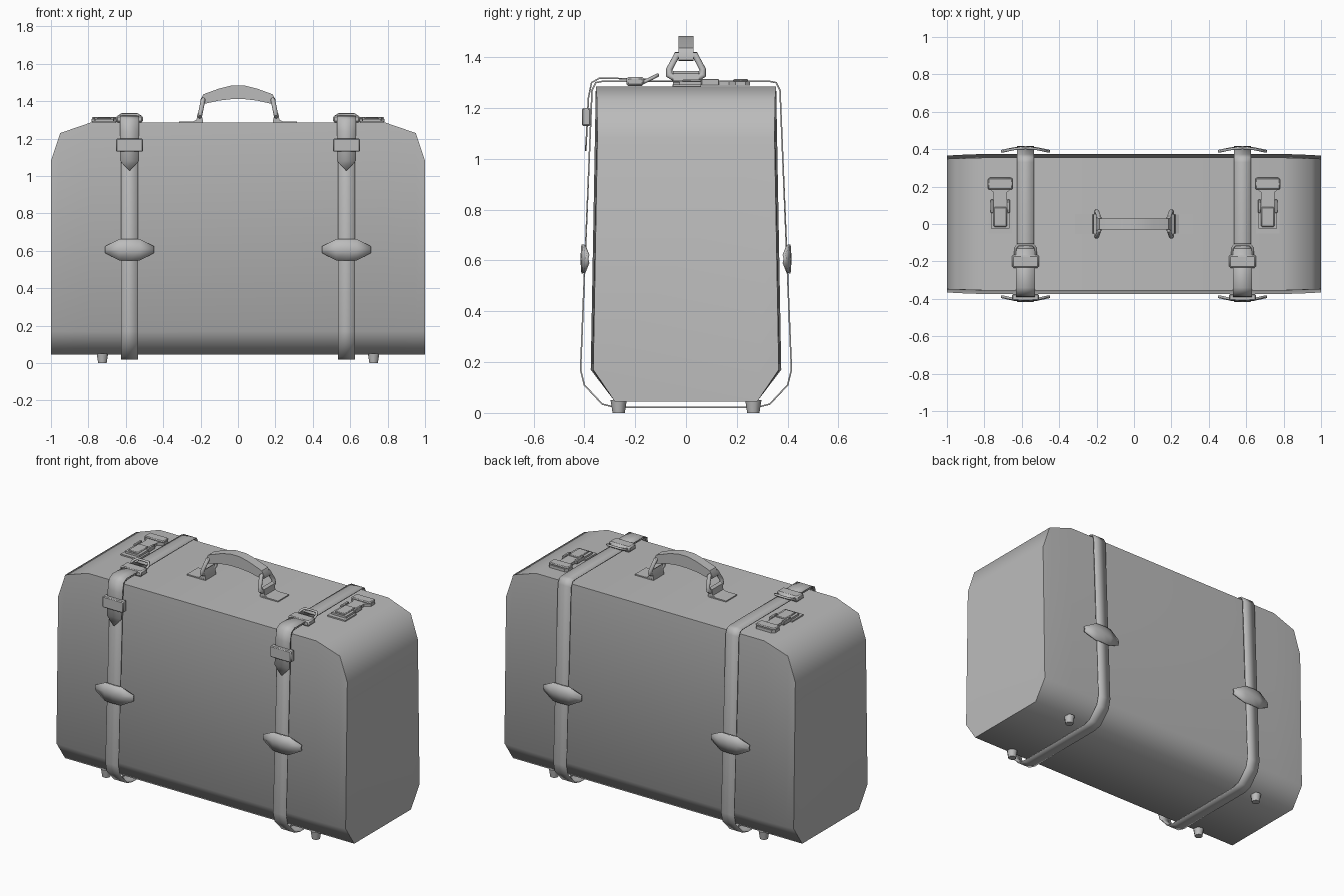
import bpy, bmesh, math
from mathutils import Vector

if bpy.data.objects.get("Cube"):
    bpy.data.objects.remove(bpy.data.objects["Cube"], do_unlink=True)

grey = bpy.data.materials.new("plain grey")
grey.use_nodes = True
COLOUR = (0.5, 0.5, 0.5, 1)
grey.diffuse_color = COLOUR
grey.node_tree.nodes["Principled BSDF"].inputs["Base Color"].default_value = COLOUR


def finish(name, bm, angle=30, recalc=True):
    if recalc:
        bmesh.ops.recalc_face_normals(bm, faces=bm.faces)
    mesh = bpy.data.meshes.new(name)
    bm.to_mesh(mesh)
    bm.free()
    mesh.materials.append(grey)
    ob = bpy.data.objects.new(name, mesh)
    bpy.context.collection.objects.link(ob)
    bpy.ops.object.select_all(action='DESELECT')
    ob.select_set(True)
    bpy.context.view_layer.objects.active = ob
    bpy.ops.object.shade_smooth_by_angle(angle=math.radians(angle))
    return ob


def loft(name, rings, solid=True, closed=False, thick=0, angle=30):
    """Skin a row of equal sections; solid sections are closed and capped."""
    bm = bmesh.new()
    rows = [[bm.verts.new(p) for p in r] for r in rings]
    n = len(rows[0])
    pairs = list(zip(rows, rows[1:])) + ([(rows[-1], rows[0])] if closed else [])
    for a, b in pairs:
        for i in range(n if solid else n - 1):
            j = (i + 1) % n
            bm.faces.new((a[i], a[j], b[j], b[i]))
    if solid and not closed:
        bm.faces.new(rows[0])
        bm.faces.new(rows[-1])
    ob = finish(name, bm, angle)
    if thick:
        mod = ob.modifiers.new("thickness", 'SOLIDIFY')
        mod.thickness = thick
        mod.offset = 0
    return ob


def ribbon(name, x, path, width, closed=False, tip=None):
    rows = [[(x - width / 2, y, z), (x + width / 2, y, z)] for y, z in path]
    if tip:
        rows.append([(x - .003, *tip), (x + .003, *tip)])
    return loft(name, rows, False, closed, .006, 40)


def prism(name, outline, z0, z1):
    return loft(name, [[(x, y, z) for x, y in outline] for z in (z0, z1)])


def box(name, x, y, z, bevel=0):
    """Box from three (low, high) ranges."""
    ob = prism(name, [(x[0], y[0]), (x[1], y[0]), (x[1], y[1]), (x[0], y[1])], *z)
    if bevel:
        mod = ob.modifiers.new("bevel", 'BEVEL')
        mod.width = bevel
        mod.segments = 1
    return ob


def wire(name, points, radius):
    """Closed hoop of eight-sided tube."""
    pts = [Vector(p) for p in points]
    normal = (pts[1] - pts[0]).cross(pts[2] - pts[1]).normalized()
    rings = []
    for i, p in enumerate(pts):
        a, b = (p - pts[i - 1]).normalized(), (pts[(i + 1) % len(pts)] - p).normalized()
        side = (a + b).normalized().cross(normal)
        widen = radius / max(.5, side.cross(normal).length * a.dot((a + b).normalized()))
        rings.append([p + side * widen * math.cos(t * math.pi / 4)
                      + normal * radius * math.sin(t * math.pi / 4) for t in range(8)])
    return loft(name, rings, True, True, angle=50)


def mirror_y(points):
    return points + [(-y, z) for y, z in reversed(points)]


# Case body: sections along x with lowered corners and slightly bulged sides
def section(x, top, bulge):
    half = .365 + bulge
    up = half - .02 * (top - .17) / 1.11
    return [(x, y, z) for y, z in mirror_y([(-.28, .045), (-half, .17), (-up, top)])]


ends = [(1, 1.08, 0), (.95, 1.23, .004), (.79, 1.285, .01)]
stations = [(-x, t, b) for x, t, b in ends] + ends[::-1]
loft("case_body", [section(*s) for s in stations], angle=62)

for s, side in ((1, "left"), (-1, "right")):
    # Belt strap around the case
    x = .58 * s
    ribbon("strap_" + side, x, mirror_y([
        (-.28, .022), (-.33, .035), (-.40, .11), (-.415, .17),
        (-.37, 1.27), (-.355, 1.3), (-.33, 1.305)]), .09, closed=True)

    # Pointed strap end with its buckle and keeper
    ribbon("strap_tongue_" + side, x, [
        (-.13, 1.313), (-.34, 1.318), (-.372, 1.3), (-.384, 1.24), (-.392, 1.08)],
        .1, tip=(-.395, 1.03))
    box("strap_keeper_" + side, (x - .072, x + .072), (-.41, -.375), (1.13, 1.2), .005)
    box("buckle_block_" + side, (x - .072, x + .072), (-.235, -.165), (1.287, 1.323), .008)
    wire("buckle_loop_" + side, [
        (x + dx, y, z) for dx, y, z in
        ((-.055, -.18, 1.295), (-.055, -.13, 1.32), (-.04, -.112, 1.329),
         (.04, -.112, 1.329), (.055, -.13, 1.32), (.055, -.18, 1.295))], .007)

    # Winged strap guards on front and back
    for f, face in ((-1, "front"), (1, "back")):
        loft(f"strap_guard_{face}_{side}", [
            [(x + dx, f * (y - .004), .606 - h), (x + dx, f * y, .606), (x + dx, f * (y - .004), .606 + h)]
            for dx, h, y in ((-.13, .017, .39), (-.055, .056, .406), (0, .056, .41),
                             (.055, .056, .406), (.13, .017, .39))],
            solid=False, thick=.012, angle=40)

        # Tapered feet
        bm = bmesh.new()
        bmesh.ops.create_cone(bm, cap_ends=True, segments=10, radius1=.024, radius2=.032, depth=.05)
        bmesh.ops.translate(bm, verts=bm.verts, vec=(.725 * s, f * .265, .025))
        finish(f"foot_{face}_{side}", bm, 40)

    # Latch on the lid
    lx = .715 * s
    box("latch_plate_" + side, (lx - .062, lx + .062), (-.05, .06), (1.28, 1.293))
    half = [(.05, -.025), (.05, .11), (.037, .12), (.037, .17), (.068, .195), (.068, .235), (.052, .252)]
    prism("latch_lever_" + side, [(lx + a, b) for a, b in half]
          + [(lx - a, b) for a, b in reversed(half)], 1.288, 1.305)
    box("latch_hasp_" + side, (lx - .066, lx + .066), (.185, .245), (1.303, 1.315), .005)
    box("latch_catch_" + side, (lx - .035, lx + .035), (-.015, .09), (1.303, 1.313), .004)
    for d in (-.045, .045):
        box("latch_lug_" + side, (lx + d - .008, lx + d + .008), (.06, .13), (1.288, 1.315), .003)

    # Handle mount and ring
    hx = sorted((.2 * s, .315 * s))
    box("handle_plate_" + side, hx, (-.054, .054), (1.28, 1.292))
    mount = [(.188, 1.3), (.2, 1.345), (.216, 1.335), (.222, 1.3), (.25, 1.288), (.188, 1.283)]
    loft("handle_mount_" + side, [[(mx * s, y, z) for mx, z in mount] for y in (-.052, .052)])
    wire("handle_ring_" + side, [
        ((.205 - (z - 1.315) * .2) * s, y, z) for y, z in
        mirror_y([(-.045, 1.317), (-.066, 1.33), (-.066, 1.352), (-.036, 1.408)])], .012)

# Arched grip
arch = [(.2, 1.39, 1.41), (.185, 1.385, 1.437), (.1, 1.404, 1.468), (.035, 1.411, 1.484)]
arch = [(-x, a, b) for x, a, b in arch] + arch[::-1]
loft("handle_grip", [[(x, -.03, a), (x, .03, a), (x, .03, b), (x, -.03, b)] for x, a, b in arch])
